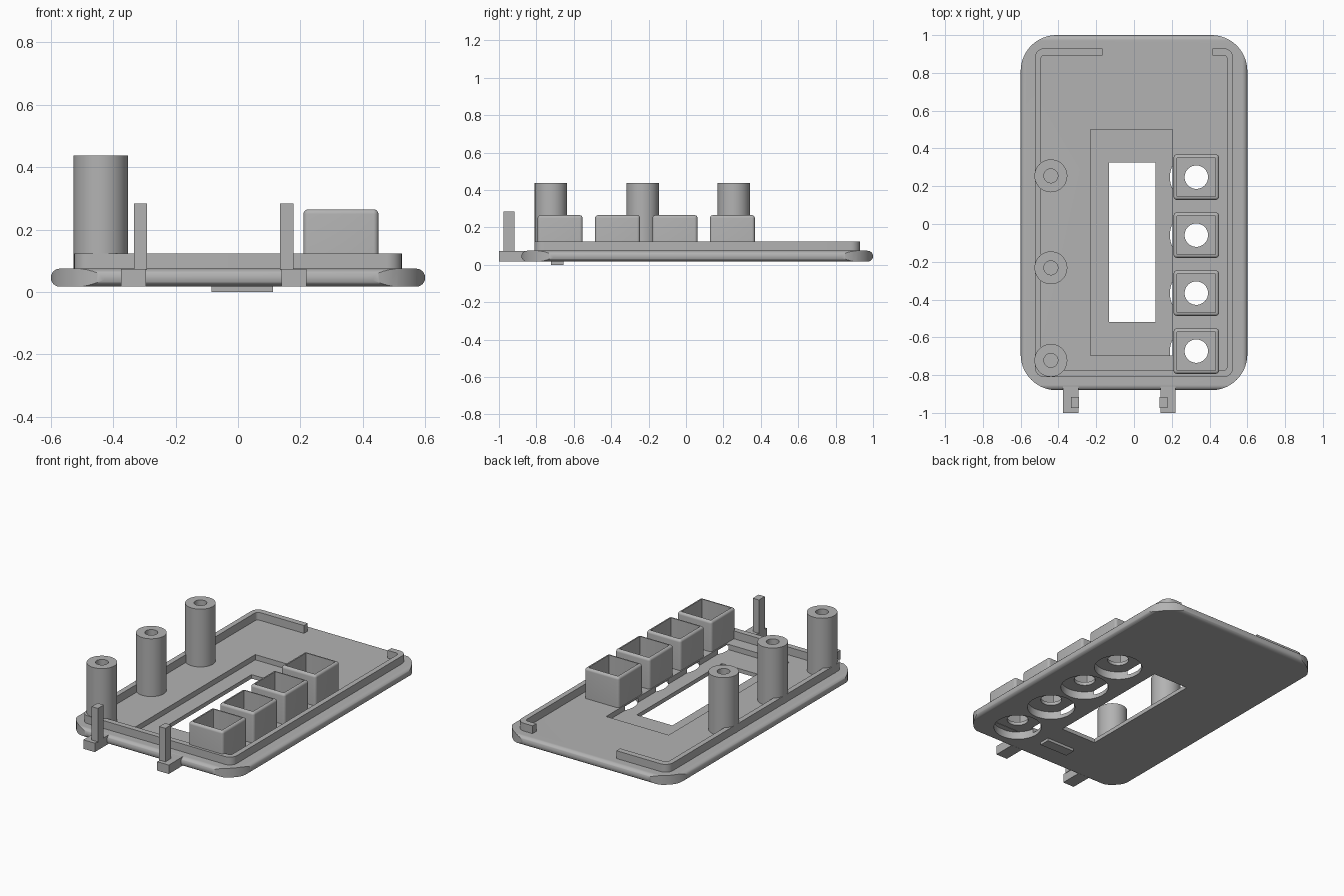
import bpy, bmesh
from math import sin, cos, pi, radians

cube = bpy.data.objects.get("Cube")
if cube:
    bpy.data.objects.remove(cube, do_unlink=True)

grey = bpy.data.materials.new("plain grey")
grey.use_nodes = True
colour = (0.45, 0.45, 0.45, 1)
grey.diffuse_color = colour
grey.node_tree.nodes["Principled BSDF"].inputs["Base Color"].default_value = colour


def outline(x0, x1, y0, y1, z, r=0.0, n=8):
    """Counter-clockwise rectangle, with rounded corners when r > 0."""
    corners = [(x1 - r, y1 - r), (x0 + r, y1 - r), (x0 + r, y0 + r), (x1 - r, y0 + r)]
    if r == 0:
        return [(x, y, z) for x, y in corners]
    return [(cx + r * cos((q + i / n) * pi / 2), cy + r * sin((q + i / n) * pi / 2), z)
            for q, (cx, cy) in enumerate(corners) for i in range(n + 1)]


def square(cx, cy, half, z, r):
    return outline(cx - half, cx + half, cy - half, cy + half, z, r, 5)


def circle(cx, cy, r, z, n=48):
    return [(cx + r * cos(2 * pi * i / n), cy + r * sin(2 * pi * i / n), z) for i in range(n)]


def loft(name, rings, closed=False):
    """Skin a stack of rings; cap the ends, or join last to first."""
    bm = bmesh.new()
    rows = [[bm.verts.new(p) for p in ring] for ring in rings]
    n = len(rows[0])
    pairs = list(zip(rows, rows[1:]))
    if closed:
        pairs.append((rows[-1], rows[0]))
    else:
        bm.faces.new(rows[0][::-1])
        bm.faces.new(rows[-1])
    for a, b in pairs:
        for i in range(n):
            j = (i + 1) % n
            bm.faces.new((a[i], a[j], b[j], b[i]))
    bmesh.ops.recalc_face_normals(bm, faces=bm.faces)
    mesh = bpy.data.meshes.new(name)
    bm.to_mesh(mesh)
    bm.free()
    mesh.materials.append(grey)
    obj = bpy.data.objects.new(name, mesh)
    bpy.context.collection.objects.link(obj)
    return obj


def box(name, x0, x1, y0, y1, z0, z1):
    return loft(name, [outline(x0, x1, y0, y1, z) for z in (z0, z1)])


def cylinder(name, cx, cy, r, z0, z1):
    return loft(name, [circle(cx, cy, r, z) for z in (z0, z1)])


def cut(obj, cutter, operation="DIFFERENCE"):
    cutter.hide_render = True
    mod = obj.modifiers.new("cut", "BOOLEAN")
    mod.operation, mod.solver, mod.object = operation, "EXACT", cutter
    bpy.context.view_layer.objects.active = obj
    bpy.ops.object.modifier_apply(modifier=mod.name)
    bpy.data.objects.remove(cutter, do_unlink=True)


def smooth(obj):
    bpy.ops.object.select_all(action="DESELECT")
    obj.select_set(True)
    bpy.context.view_layer.objects.active = obj
    bpy.ops.object.shade_smooth_by_angle(angle=radians(25))


BOTTOM, TOP = 0.017, 0.075
BUTTON_X = 0.33
BUTTON_YS = [0.248 - 0.307 * i for i in range(4)]

# Base plate: half-round edges, corners trimmed by a vertical rounded prism
edge = (TOP - BOTTOM) / 2
rings = []
for i in range(13):
    a = -pi / 2 + pi * i / 12
    d = edge * (1 - cos(a))
    rings.append(outline(-0.6 + d, 0.6 - d, -0.88 + d, 1 - d, BOTTOM + edge + edge * sin(a)))
plate = loft("base_plate", rings)
cut(plate, loft("corner_trim", [outline(-0.6, 0.6, -0.88, 1, z, 0.19, 14) for z in (-0.1, 0.2)]),
    "INTERSECT")

# Screen recess and window
cut(plate, box("recess", -0.23, 0.205, -0.695, 0.5, 0.042, 0.2))
cut(plate, box("window", -0.133, 0.115, -0.52, 0.325, -0.1, 0.2))

# Finger dishes under the buttons
for y in BUTTON_YS:
    cut(plate, cylinder("dish", BUTTON_X, y, 0.14, -0.1, 0.067))
    cut(plate, cylinder("bore", BUTTON_X, y, 0.062, 0, 0.2))
smooth(plate)

# Lip around the inside, open along part of the back
outer = [outline(-0.525, 0.525, -0.81, 0.93, z, 0.05) for z in (TOP - 0.01, 0.124)]
inner = [outline(-0.493, 0.493, -0.775, 0.893, z, 0.02) for z in (0.124, TOP - 0.01)]
lip = loft("inner_lip", outer + inner, closed=True)
cut(lip, box("gap", -0.167, 0.415, 0.8, 1, 0, 0.2))
smooth(lip)

# Open button boxes with rounded rims and a bored floor
for i, y in enumerate(BUTTON_YS):
    rings = [square(BUTTON_X, y, 0.12, TOP - 0.005, 0.016)]
    for k in range(6):
        a = k / 5 * pi / 2
        rings.append(square(BUTTON_X, y, 0.105 + 0.015 * cos(a), 0.25 + 0.015 * sin(a),
                            0.002 + 0.014 * cos(a)))
    rings += [square(BUTTON_X, y, 0.102, z, 0.001) for z in (0.265, 0.088)]
    button = loft(f"button_box_{i + 1}", rings)
    cut(button, cylinder("bore", BUTTON_X, y, 0.062, 0, 0.2))
    smooth(button)

# Screw posts with blind holes
for i, y in enumerate((0.255, -0.232, -0.722)):
    post = loft(f"screw_post_{i + 1}", [circle(-0.44, y, r, z) for r, z in
                ((0.087, TOP - 0.005), (0.087, 0.438), (0.037, 0.438), (0.037, 0.1))])
    smooth(post)

# Front clips: foot and upright, mirrored about their shared centre
for name, s in (("left", 1), ("right", -1)):
    foot = sorted(-0.078 + s * d for d in (0.217, 0.297))
    stem = sorted(-0.078 + s * d for d in (0.213, 0.256))
    box(f"{name}_clip_foot", *foot, -1, -0.86, BOTTOM + 0.001, TOP - 0.001)
    box(f"{name}_clip_stem", *stem, -0.975, -0.917, TOP - 0.004, 0.284)

# Raised pad on the underside
box("underside_pad", -0.085, 0.112, -0.722, -0.655, 0, BOTTOM + 0.01)
